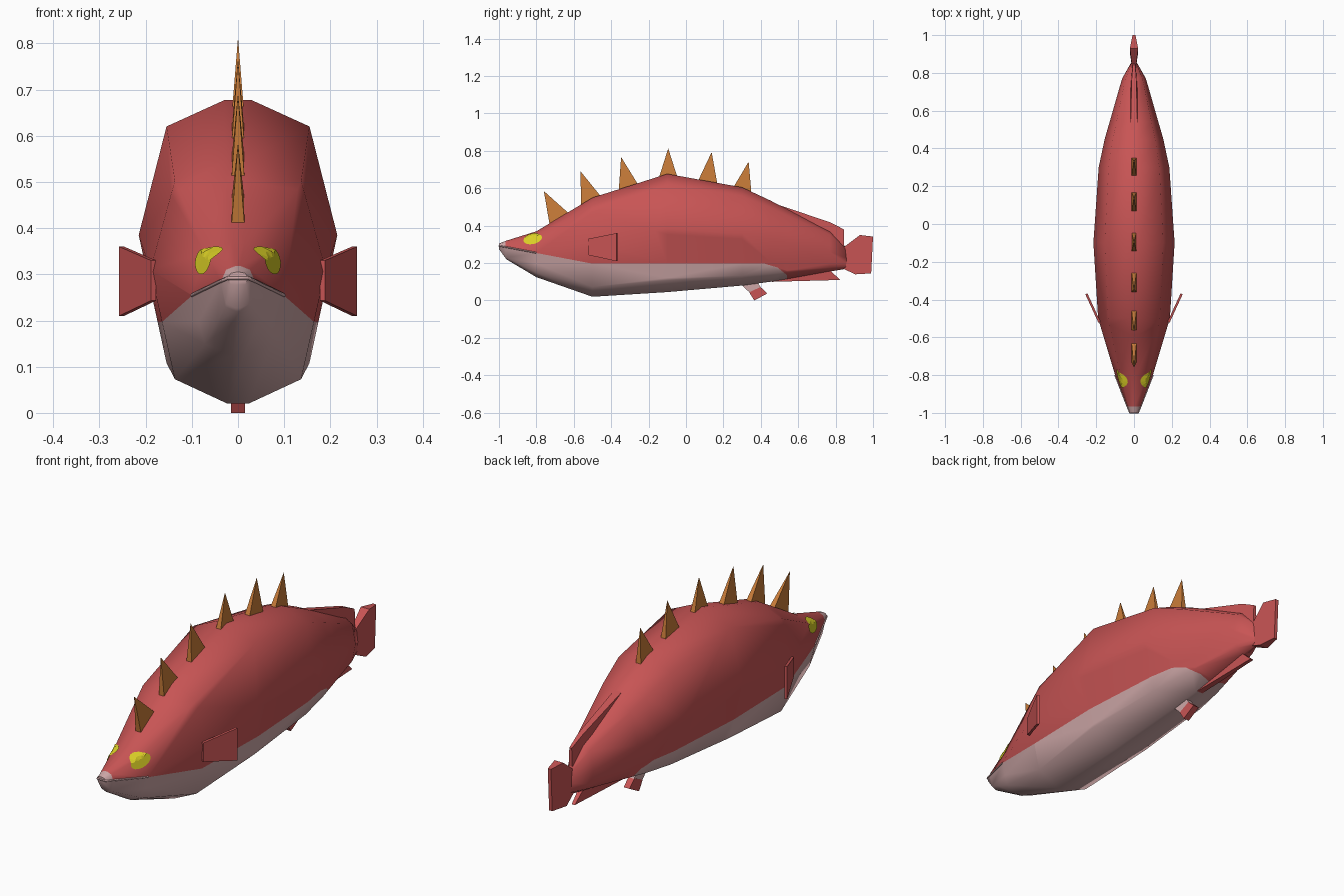
import bpy, bmesh, math
from mathutils import Vector
from mathutils.bvhtree import BVHTree

cube = bpy.data.objects.get("Cube")
if cube:
    bpy.data.objects.remove(cube)


def material(name, r, g, b):
    m = bpy.data.materials.new(name)
    m.use_nodes = True
    m.diffuse_color = (r, g, b, 1)
    m.node_tree.nodes["Principled BSDF"].inputs["Base Color"].default_value = (r, g, b, 1)
    return m


RED = material("red_skin", 0.58, 0.09, 0.09)
PALE = material("pale_belly", 0.62, 0.39, 0.39)
ORANGE = material("orange_spine", 0.58, 0.2, 0.04)
YELLOW = material("yellow_eye", 0.72, 0.64, 0.02)


def finish(name, bm, *mats):
    bmesh.ops.recalc_face_normals(bm, faces=bm.faces)
    mesh = bpy.data.meshes.new(name)
    bm.to_mesh(mesh)
    bm.free()
    for m in mats:
        mesh.materials.append(m)
    ob = bpy.data.objects.new(name, mesh)
    bpy.context.collection.objects.link(ob)
    return ob


def plate(name, outline, widths, mat):
    """Side outline (y, z) given a half width at every corner."""
    if not isinstance(widths, (list, tuple)):
        widths = [widths] * len(outline)
    bm = bmesh.new()
    sides = [[bm.verts.new((s * w, y, z)) for (y, z), w in zip(outline, widths)] for s in (1, -1)]
    for side in sides:
        bm.faces.new(side)
    n = len(outline)
    for i in range(n):
        j = (i + 1) % n
        bm.faces.new((sides[0][i], sides[0][j], sides[1][j], sides[1][i]))
    return finish(name, bm, mat)


# Body stations: y, top, widest height, bottom, half width
STATIONS = [
    (-1.0, 0.305, 0.292, 0.275, 0.022),
    (-0.96, 0.32, 0.285, 0.22, 0.038),
    (-0.8, 0.37, 0.255, 0.125, 0.10),
    (-0.5, 0.55, 0.31, 0.02, 0.19),
    (-0.1, 0.677, 0.385, 0.045, 0.215),
    (0.3, 0.605, 0.36, 0.08, 0.187),
    (0.45, 0.535, 0.33, 0.10, 0.155),
    (0.77, 0.37, 0.26, 0.155, 0.063),
    (0.86, 0.28, 0.225, 0.17, 0.012),
]


def section(y, top, mid, low, w):
    h = top - low
    half = [(0.14 * w, top), (0.72 * w, top - 0.09 * h), (w, mid),
            (0.72 * w, low + 0.1 * h), (0.12 * w, low)]
    return [(x, y, z) for x, z in half] + [(-x, y, z) for x, z in reversed(half)]


# Body loft
bm = bmesh.new()
rings = [[bm.verts.new(p) for p in section(*s)] for s in STATIONS]
for a, b in zip(rings, rings[1:]):
    for i in range(len(a)):
        j = (i + 1) % len(a)
        bm.faces.new((a[i], a[j], b[j], b[i]))
bm.faces.new(rings[0])
bm.faces.new(rings[-1])
bmesh.ops.recalc_face_normals(bm, faces=bm.faces)
skin = BVHTree.FromBMesh(bm)

# Belly borders: flank line, jaw line, snout tip and rounded rear end
BORDERS = [
    (Vector((0, -0.5, 0.197)), Vector((0, 0, 1))),
    (Vector((0, -0.5, 0.197)), Vector((0, 0.19, 1))),
    (Vector((0, -0.965, 0)), Vector((0, 1, 0))),
    (Vector((0, 0.42, 0.197)), Vector((0, 0.3, 1))),
    (Vector((0, 0.49, 0.176)), Vector((0, 0.8, 1))),
    (Vector((0, 0.54, 0)), Vector((0, 1, 0))),
]
for co, no in BORDERS:
    near = [f for f in bm.faces if f.calc_center_median().z < 0.45]
    geom = set(near)
    for f in near:
        geom.update(f.edges)
        geom.update(f.verts)
    bmesh.ops.bisect_plane(bm, geom=list(geom), plane_co=co, plane_no=no)
for f in bm.faces:
    c = f.calc_center_median()
    flank, jaw, tip, *rear = [(c - co).dot(no) < 0 for co, no in BORDERS]
    f.material_index = int(tip or ((flank or (jaw and c.y < -0.5)) and all(rear)))
    f.smooth = True
body = finish("body", bm, RED, PALE)
bpy.context.view_layer.objects.active = body
body.select_set(True)
bpy.ops.object.shade_smooth_by_angle(angle=math.radians(60))
body.select_set(False)

# Lower lip running around the mouth edge
lip = bpy.data.curves.new("lower_lip", "CURVE")
lip.dimensions = "3D"
lip.bevel_depth = 0.004
lip.bevel_resolution = 0
edge = [(w, y, mid) for y, top, mid, low, w in STATIONS[:3]]
path = edge[::-1] + [(-x, y, z) for x, y, z in edge]
spline = lip.splines.new("POLY")
spline.points.add(len(path) - 1)
for point, co in zip(spline.points, path):
    point.co = (*co, 1)
lip.materials.append(PALE)
bpy.context.collection.objects.link(bpy.data.objects.new("lower_lip", lip))

# Eyes: oval plates laid on the skin
for side, label in ((1, "left"), (-1, "right")):
    bm = bmesh.new()

    def on_skin(r, a):
        y = -0.818 + 0.05 * r * math.cos(a)
        z = 0.328 + r * (0.028 * math.sin(a) + 0.008 * math.cos(a))
        hit, normal, _, _ = skin.ray_cast(Vector((side, y, z)), Vector((-side, 0, 0)))
        return bm.verts.new(hit + normal * 0.004 if hit else (side * 0.06, y, z))

    n = 16
    loops = [[on_skin(r, math.tau * i / n) for i in range(n)] for r in (0.3, 0.65, 1)]
    bm.faces.new(loops[0])
    for a, b in zip(loops, loops[1:]):
        for i in range(n):
            bm.faces.new((a[i], b[i], b[(i + 1) % n], a[(i + 1) % n]))
    eye = finish(label + "_eye", bm, YELLOW)
    if eye.data.polygons[0].normal.x * side < 0:
        eye.data.flip_normals()

# Back spines: base front, base rear, base heights, tip
SPINES = [
    (-0.73, 0.41, -0.62, 0.46, -0.76, 0.585),
    (-0.56, 0.51, -0.45, 0.55, -0.565, 0.692),
    (-0.36, 0.58, -0.25, 0.61, -0.347, 0.767),
    (-0.15, 0.64, -0.04, 0.64, -0.095, 0.813),
    (0.06, 0.63, 0.17, 0.61, 0.137, 0.793),
    (0.25, 0.60, 0.35, 0.57, 0.335, 0.742),
]
for k, (y0, z0, y1, z1, ty, tz) in enumerate(SPINES):
    bm = bmesh.new()
    base = [bm.verts.new(p) for p in ((-0.014, y0, z0), (0.014, y0, z0),
                                      (0.014, y1, z1), (-0.014, y1, z1))]
    tip = bm.verts.new((0, ty, tz))
    bm.faces.new(base)
    for i in range(4):
        bm.faces.new((base[i], base[(i + 1) % 4], tip))
    finish(f"back_spine_{k + 1}", bm, ORANGE)

# Side fins
for side, label in ((1, "left"), (-1, "right")):
    bm = bmesh.new()
    bm.faces.new([bm.verts.new((side * x, y, z)) for x, y, z in (
        (0.183, -0.52, 0.33), (0.183, -0.52, 0.243), (0.252, -0.37, 0.21), (0.252, -0.37, 0.36))])
    fin = finish(label + "_side_fin", bm, RED)
    mod = fin.modifiers.new("thickness", "SOLIDIFY")
    mod.thickness = 0.012
    mod.offset = 0

# Fins on the middle line
plate("tail_fin", [(0.83, 0.275), (0.93, 0.35), (1.0, 0.342), (0.99, 0.145), (0.905, 0.14), (0.83, 0.175)],
      [0.01, 0.022, 0.008, 0.008, 0.022, 0.01], RED)
plate("rear_back_fin", [(0.44, 0.53), (0.77, 0.418), (0.845, 0.38), (0.845, 0.27), (0.6, 0.35)],
      [0.02, 0.012, 0.006, 0.01, 0.03], RED)
plate("rear_belly_fin", [(0.46, 0.10), (0.825, 0.11), (0.765, 0.165), (0.6, 0.2)],
      [0.015, 0.008, 0.012, 0.02], RED)
plate("belly_fin_stem", [(0.29, 0.09), (0.343, 0.04), (0.4, 0.07), (0.365, 0.12)], 0.014, PALE)
plate("belly_fin", [(0.338, 0.044), (0.365, 0.0), (0.435, 0.038), (0.398, 0.072)], 0.015, RED)
